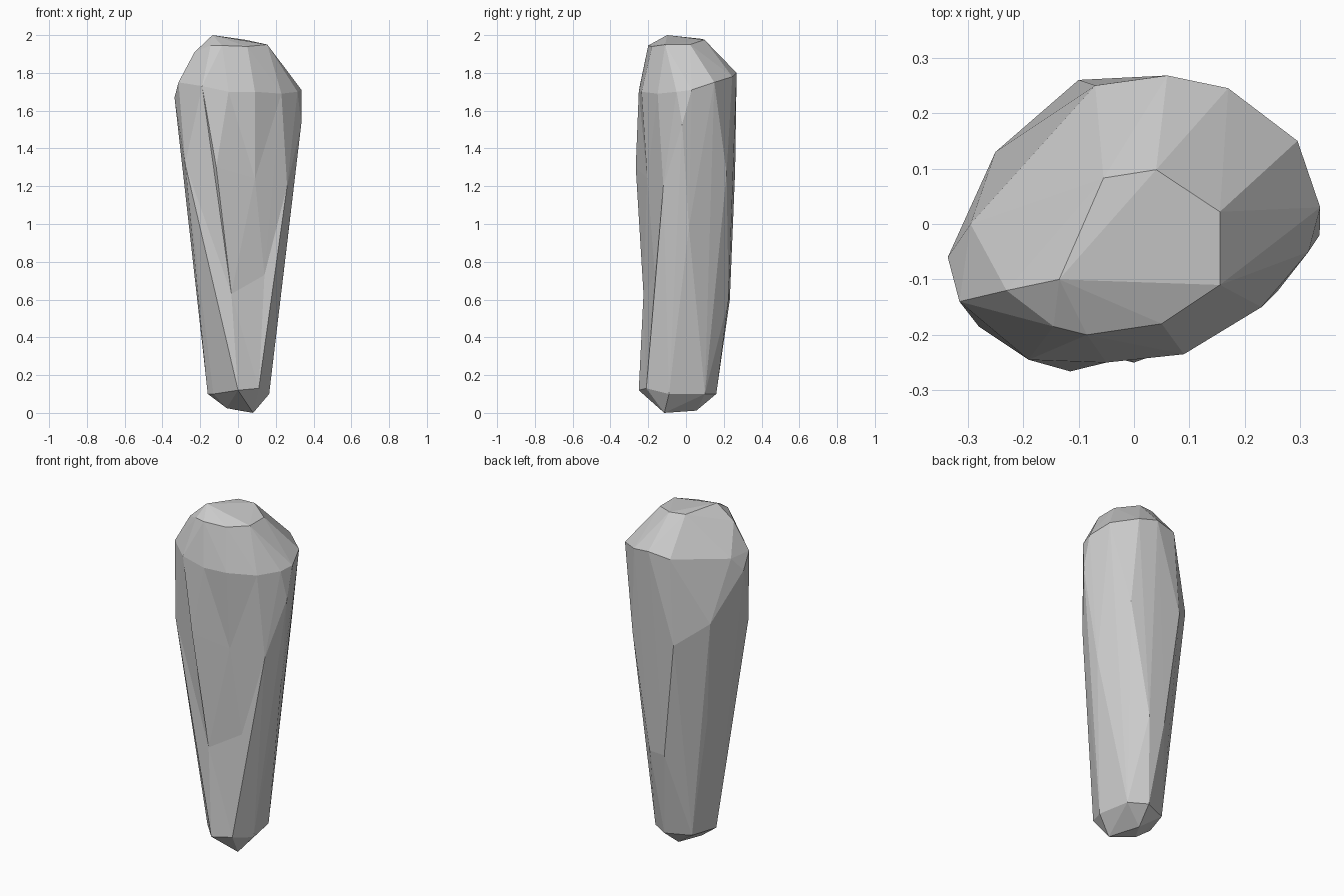
import bpy, bmesh
from mathutils import Vector

# Each level lists a few corner points of the faceted stone (x, y, z)
foot = [(0.08, -0.115, 0.0), (0.01, 0.055, 0.012), (-0.06, -0.06, 0.025),
        (-0.16, -0.055, 0.1), (-0.13, -0.1, 0.1), (0.0, -0.25, 0.12), (0.11, -0.21, 0.13),
        (0.165, -0.09, 0.1), (0.13, 0.1, 0.1), (0.03, 0.16, 0.1), (-0.11, 0.1, 0.1)]
waist = [(0.27, 0.015, 0.98), (-0.2, 0.085, 0.8), (0.08, 0.225, 0.6), (-0.02, 0.232, 0.6)]
chest = [(-0.115, -0.266, 1.3), (0.26, -0.12, 1.2), (0.335, -0.02, 1.53), (0.2, 0.215, 1.27),
         (-0.1, 0.26, 1.28), (-0.25, 0.13, 1.4), (-0.28, -0.185, 1.32)]
shoulder = [(-0.336, -0.06, 1.67), (-0.315, -0.14, 1.75), (-0.19, -0.245, 1.73),
            (-0.05, -0.25, 1.7), (0.09, -0.235, 1.7), (0.23, -0.15, 1.69), (0.315, -0.05, 1.7),
            (0.336, 0.03, 1.71), (0.295, 0.15, 1.75), (0.17, 0.245, 1.78),
            (0.06, 0.268, 1.8), (-0.07, 0.25, 1.78), (-0.295, 0.0, 1.75)]
crown = [(-0.23, -0.12, 1.91), (-0.135, -0.1, 2.0), (-0.055, 0.083, 1.98), (0.04, 0.098, 1.975),
         (0.155, 0.022, 1.95), (0.155, -0.11, 1.95), (0.05, -0.18, 1.94),
         (-0.085, -0.2, 1.945), (-0.145, -0.185, 1.945)]

# Hollows on the front: corners hulled slightly proud, then pushed back to y
hollows = [(-0.035, -0.225, 0.63), (0.14, -0.165, 0.73), (0.09, -0.205, 1.24)]
PROUD = 0.06

bm = bmesh.new()
for p in foot + waist + chest + shoulder + crown:
    bm.verts.new(p)
dents = [Vector(p) - Vector((0, PROUD, 0)) for p in hollows]
for d in dents:
    bm.verts.new(d)
bmesh.ops.convex_hull(bm, input=bm.verts)
loose = [v for v in bm.verts if not v.link_faces]
bmesh.ops.delete(bm, geom=loose, context='VERTS')
for v in bm.verts:
    if any((v.co - d).length < 1e-4 for d in dents):
        v.co.y += PROUD
bmesh.ops.recalc_face_normals(bm, faces=bm.faces)

mesh = bpy.data.meshes.new("standing_stone")
bm.to_mesh(mesh)
bm.free()
stone = bpy.data.objects.new("standing_stone", mesh)
bpy.context.collection.objects.link(stone)
